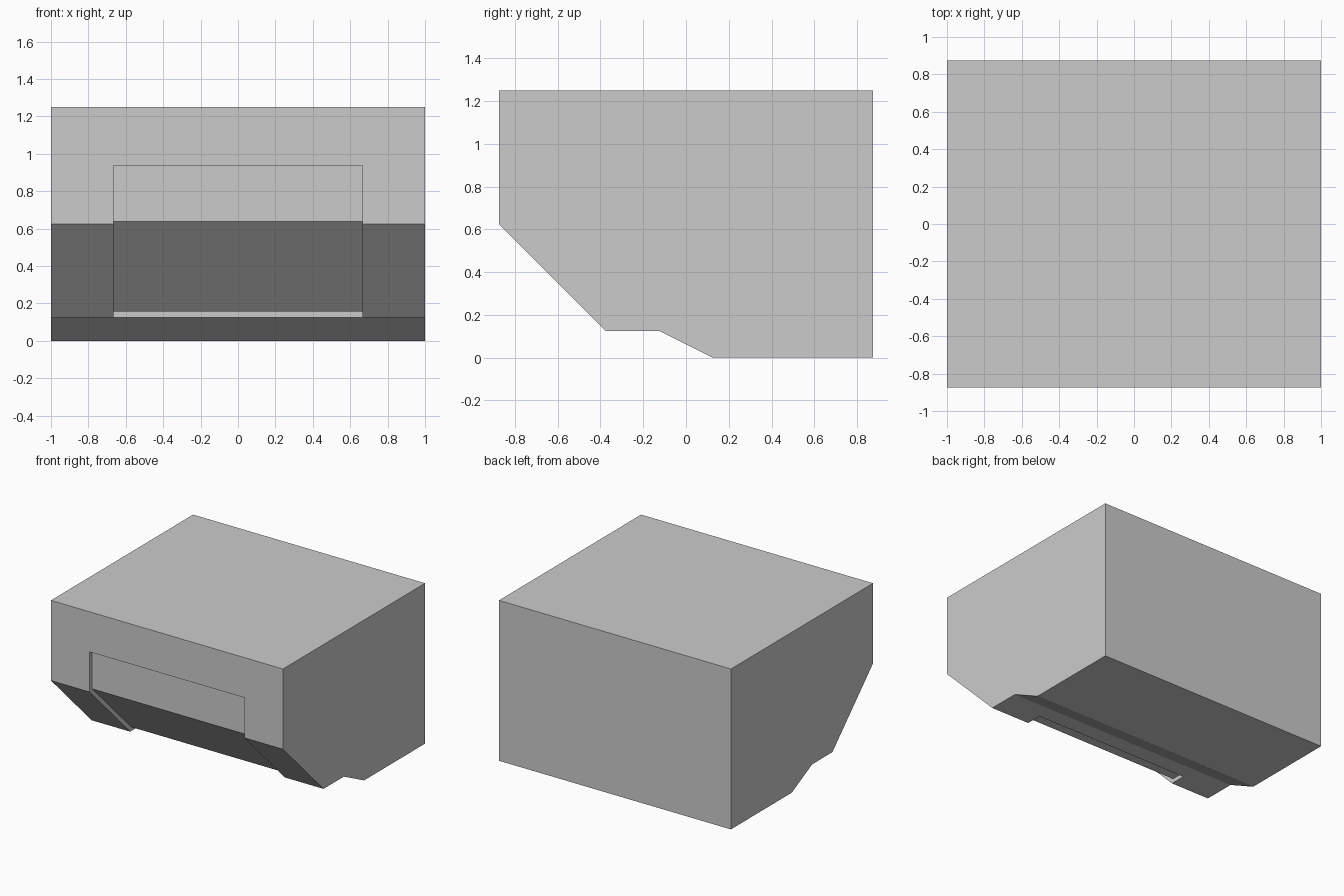
import bpy, bmesh

if "Cube" in bpy.data.objects:
    bpy.data.objects.remove(bpy.data.objects["Cube"])


def extrude_profile(name, points, half_width):
    """Side profile in (y, z), extruded evenly to both sides along x."""
    bm = bmesh.new()
    face = bm.faces.new([bm.verts.new((-half_width, y, z)) for y, z in points])
    result = bmesh.ops.extrude_face_region(bm, geom=[face])
    new_verts = [g for g in result["geom"] if isinstance(g, bmesh.types.BMVert)]
    bmesh.ops.translate(bm, verts=new_verts, vec=(2 * half_width, 0, 0))
    bmesh.ops.recalc_face_normals(bm, faces=bm.faces)
    mesh = bpy.data.meshes.new(name)
    bm.to_mesh(mesh)
    bm.free()
    obj = bpy.data.objects.new(name, mesh)
    bpy.context.collection.objects.link(obj)
    return obj


# Main block with chamfered front and stepped underside
body = extrude_profile("body", [
    (-0.875, 1.25), (-0.875, 0.625), (-0.375, 0.125), (-0.125, 0.125),
    (0.125, 0), (0.875, 0), (0.875, 1.25)], 1.0)

# Shallow recess that wraps from the front, down the slope, to the underside
cutter = extrude_profile("recess_cutter", [
    (-1.0, 0.9375), (-0.844, 0.9375), (-0.844, 0.638), (-0.362, 0.156),
    (-0.25, 0.156), (-0.25, -0.1), (-1.0, -0.1)], 0.6667)
cutter.hide_render = True

recess = body.modifiers.new("recess", "BOOLEAN")
recess.operation = "DIFFERENCE"
recess.solver = "EXACT"
recess.object = cutter
bpy.context.view_layer.objects.active = body
bpy.ops.object.modifier_apply(modifier=recess.name)
bpy.data.objects.remove(cutter)
